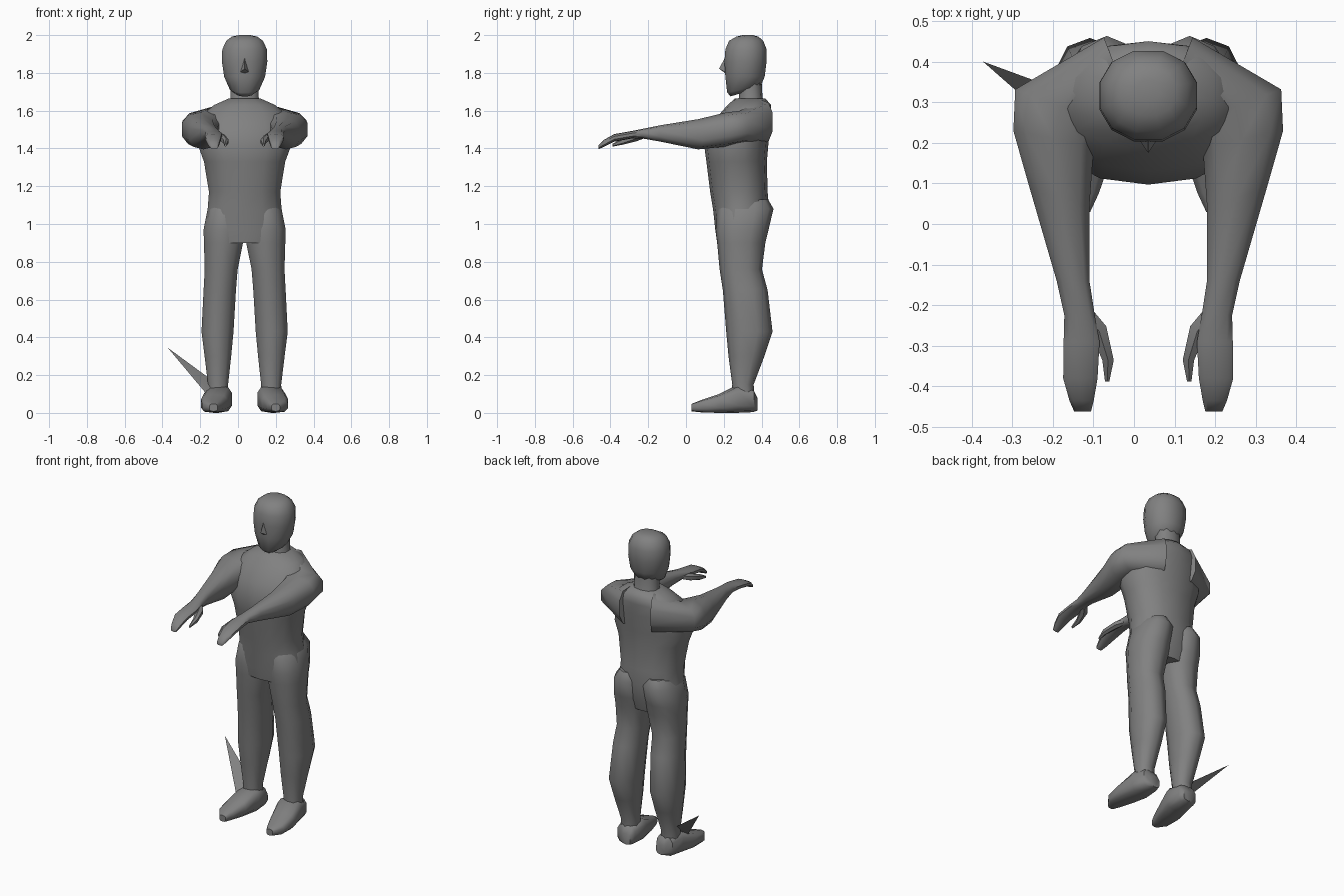
import bpy, bmesh, math
from mathutils import Vector

if "Cube" in bpy.data.objects:
    bpy.data.objects.remove(bpy.data.objects["Cube"], do_unlink=True)

CX = 0.035  # symmetry plane of the body

grey = bpy.data.materials.new("plain grey")
grey.use_nodes = True
grey.diffuse_color = (0.22, 0.22, 0.22, 1)
grey.node_tree.nodes["Principled BSDF"].inputs["Base Color"].default_value = (0.22, 0.22, 0.22, 1)


def finish(name, bm, angle=50):
    bmesh.ops.recalc_face_normals(bm, faces=bm.faces)
    mesh = bpy.data.meshes.new(name)
    bm.to_mesh(mesh)
    bm.free()
    mesh.materials.append(grey)
    ob = bpy.data.objects.new(name, mesh)
    bpy.context.collection.objects.link(ob)
    bpy.ops.object.select_all(action='DESELECT')
    ob.select_set(True)
    bpy.context.view_layer.objects.active = ob
    bpy.ops.object.shade_smooth_by_angle(angle=math.radians(angle))
    return ob


def loft(name, rings, n=12, power=0.9, angle=50):
    """Skin a tube over rings given as (centre, half axis u, half axis v)."""
    bm = bmesh.new()
    loops = []
    for c, u, v in rings:
        loop = []
        for i in range(n):
            a = math.tau * (i + 0.5) / n
            ca, sa = math.cos(a), math.sin(a)
            pu = math.copysign(abs(ca) ** power, ca)
            pv = math.copysign(abs(sa) ** power, sa)
            loop.append(bm.verts.new(Vector(c) + Vector(u) * pu + Vector(v) * pv))
        loops.append(loop)
    for a, b in zip(loops, loops[1:]):
        for i in range(n):
            j = (i + 1) % n
            bm.faces.new((a[i], a[j], b[j], b[i]))
    bm.faces.new(loops[0])
    bm.faces.new(loops[-1])
    return finish(name, bm, angle)


def level(z, x0, x1, y0, y1, dz=0):
    """Horizontal ring filling an x and y range; dz raises its back."""
    return (((x0 + x1) / 2, (y0 + y1) / 2, z), ((x1 - x0) / 2, 0, 0), (0, (y1 - y0) / 2, dz))


def span(inner, outer, z0, z1, s):
    """Upright ring between an inner and an outer (x, y) point; s mirrors it."""
    a = Vector((CX + s * (inner[0] - CX), inner[1], (z0 + z1) / 2))
    b = Vector((CX + s * (outer[0] - CX), outer[1], (z0 + z1) / 2))
    return ((a + b) / 2, (b - a) / 2, (0, 0, (z1 - z0) / 2))


def solid(name, points, faces):
    bm = bmesh.new()
    vs = [bm.verts.new(p) for p in points]
    for f in faces:
        bm.faces.new([vs[i] for i in f])
    return finish(name, bm, 30)


# Torso: height, half width, front y, back y
torso = [(0.90, 0.19, 0.165, 0.40), (0.97, 0.222, 0.155, 0.42), (1.08, 0.20, 0.143, 0.44),
         (1.17, 0.193, 0.128, 0.432), (1.33, 0.22, 0.108, 0.428), (1.41, 0.25, 0.097, 0.435),
         (1.52, 0.235, 0.13, 0.445), (1.59, 0.215, 0.185, 0.45), (1.63, 0.165, 0.22, 0.45),
         (1.665, 0.085, 0.26, 0.42)]
loft("torso", [level(z, CX - w, CX + w, y0, y1) for z, w, y0, y1 in torso], 14)

# Neck and head
loft("neck", [level(1.60, CX - 0.10, CX + 0.10, 0.26, 0.43),
              level(1.67, CX - 0.078, CX + 0.078, 0.28, 0.405),
              level(1.76, CX - 0.078, CX + 0.078, 0.28, 0.40)], 10)
head = [(1.695, 0.05, 0.235, 0.36, 0.02), (1.715, 0.08, 0.215, 0.40, 0.02),
        (1.78, 0.112, 0.205, 0.42, 0), (1.86, 0.124, 0.20, 0.43, 0),
        (1.925, 0.122, 0.205, 0.43, 0), (1.97, 0.10, 0.225, 0.412, 0),
        (1.992, 0.07, 0.265, 0.385, 0), (2.0, 0.03, 0.30, 0.355, 0)]
loft("head", [level(z, CX - w, CX + w, y0, y1, d) for z, w, y0, y1, d in head], 12, 0.92, 60)
solid("nose", [(CX, 0.206, 1.88), (CX - 0.028, 0.216, 1.80), (CX + 0.028, 0.216, 1.80),
               (CX, 0.175, 1.822), (CX, 0.22, 1.79)],
      [(0, 1, 3), (0, 3, 2), (1, 4, 3), (4, 2, 3), (0, 2, 4, 1)])

for s, side in ((1, "left"), (-1, "right")):
    # Arm and hand reaching forward
    arm = [((0.09, 0.32), (0.145, 0.462), 1.42, 1.66), ((0.13, 0.245), (0.367, 0.333), 1.43, 1.60),
           ((0.165, 0.19), (0.371, 0.23), 1.41, 1.59), ((0.177, 0.04), (0.33, 0.09), 1.395, 1.555),
           ((0.178, -0.14), (0.262, -0.14), 1.437, 1.522), ((0.165, -0.225), (0.243, -0.225), 1.452, 1.505),
           ((0.153, -0.29), (0.245, -0.29), 1.452, 1.492), ((0.158, -0.38), (0.246, -0.38), 1.436, 1.476),
           ((0.168, -0.435), (0.23, -0.435), 1.408, 1.445), ((0.175, -0.462), (0.218, -0.462), 1.397, 1.418)]
    loft(side + "_arm", [span(*r, s) for r in arm], 10, 0.8)

    # Thumb
    thumb = [((0.17, -0.21), (0.19, -0.25), 1.45, 1.49), ((0.136, -0.25), (0.175, -0.28), 1.437, 1.48),
             ((0.118, -0.335), (0.15, -0.335), 1.42, 1.455), ((0.13, -0.388), (0.142, -0.388), 1.41, 1.425)]
    loft(side + "_thumb", [span(*r, s) for r in thumb], 6)

    # Leg: height, inner and outer distance from the middle, front y, back y
    leg = [(1.13, 0.03, 0.165, 0.20, 0.435), (1.08, 0.004, 0.20, 0.165, 0.463),
           (0.97, 0.0, 0.222, 0.157, 0.437), (0.90, 0.004, 0.22, 0.165, 0.42),
           (0.76, 0.033, 0.215, 0.178, 0.402), (0.65, 0.042, 0.221, 0.195, 0.432),
           (0.43, 0.055, 0.232, 0.213, 0.458), (0.30, 0.068, 0.215, 0.225, 0.415),
           (0.15, 0.085, 0.196, 0.245, 0.358), (0.06, 0.085, 0.20, 0.24, 0.365)]
    rings = []
    for z, a, b, y0, y1 in leg:
        xs = sorted((CX + s * a, CX + s * b))
        rings.append(level(z, xs[0], xs[1], y0, y1))
    loft(side + "_leg", rings, 10, 0.88)

    # Foot turned slightly outward
    foot = [((0.125, 0.378), (0.19, 0.378), 0.012, 0.08), ((0.11, 0.35), (0.23, 0.36), 0.004, 0.125),
            ((0.10, 0.25), (0.25, 0.28), 0.0, 0.145), ((0.125, 0.16), (0.268, 0.18), 0.0, 0.098),
            ((0.155, 0.075), (0.262, 0.085), 0.003, 0.068), ((0.177, 0.03), (0.222, 0.03), 0.008, 0.048)]
    loft(side + "_foot", [span(*r, s) for r in foot], 10, 0.65)

# Thin spike standing out from the right ankle
solid("ankle_spike", [(-0.372, 0.40, 0.345), (-0.10, 0.30, 0.145), (-0.15, 0.205, 0.08), (-0.09, 0.19, 0.05)],
      [(0, 1, 2), (0, 2, 3), (0, 3, 1), (1, 3, 2)])
